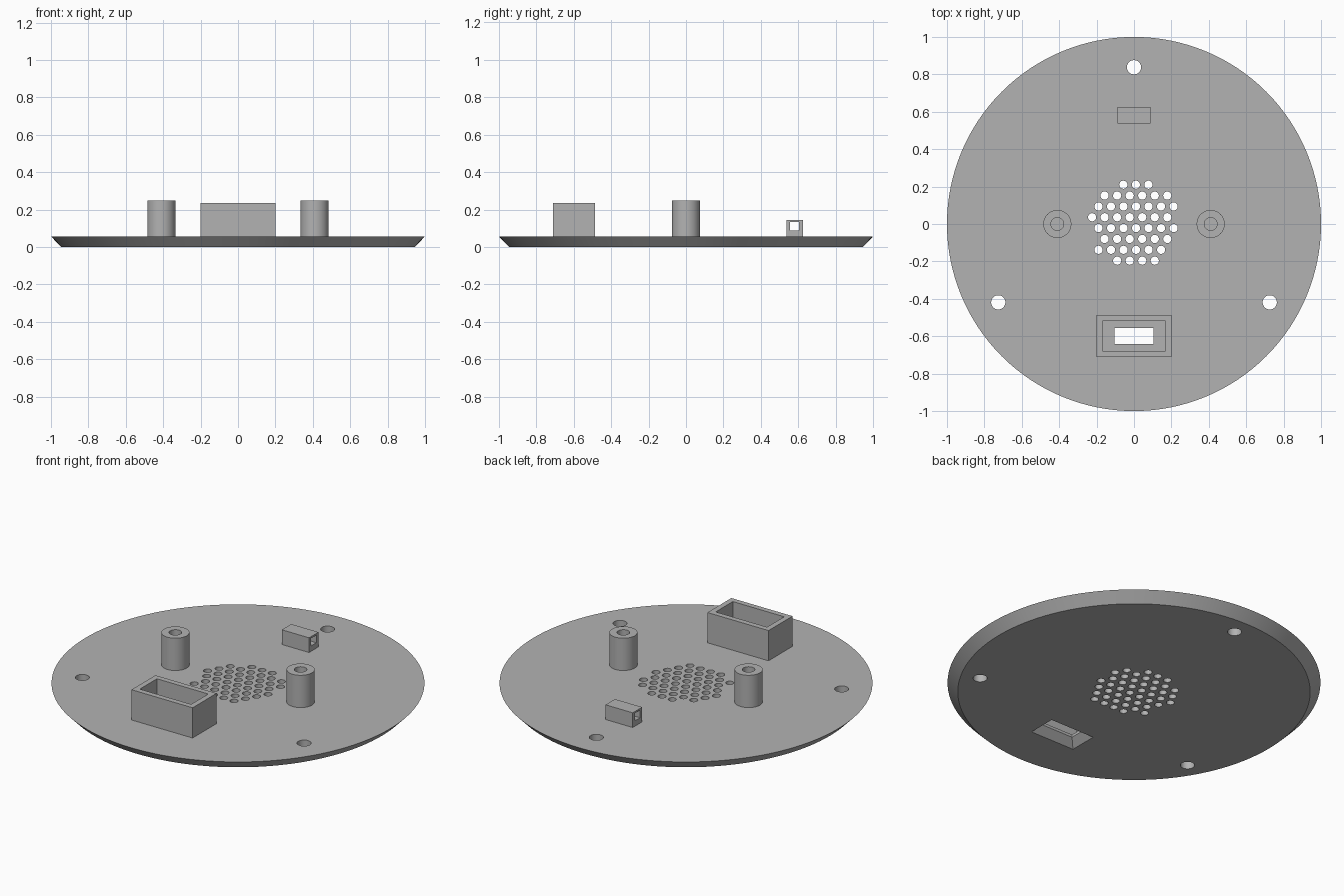
import bpy, bmesh, math

if "Cube" in bpy.data.objects:
    bpy.data.objects.remove(bpy.data.objects["Cube"])

grey = bpy.data.materials.new("mid grey")
grey.diffuse_color = (0.45, 0.45, 0.45, 1)
grey.use_nodes = True
grey.node_tree.nodes["Principled BSDF"].inputs["Base Color"].default_value = grey.diffuse_color

TOP = 0.057  # upper face of the plate


def circle(r, z, cx=0, cy=0, n=48):
    return [(cx + r * math.cos(2 * math.pi * i / n),
             cy + r * math.sin(2 * math.pi * i / n), z) for i in range(n)]


def rect(hx, hy, z, cx=0, cy=0):
    return [(cx + sx * hx, cy + sy * hy, z)
            for sx, sy in ((-1, -1), (1, -1), (1, 1), (-1, 1))]


def loft(name, *solids):
    """Mesh of one or more closed solids, each a stack of rings from low to high."""
    bm = bmesh.new()
    for rings in solids:
        loops = [[bm.verts.new(p) for p in ring] for ring in rings]
        n = len(loops[0])
        bm.faces.new(loops[0][::-1])
        bm.faces.new(loops[-1])
        for a, b in zip(loops, loops[1:]):
            for i in range(n):
                j = (i + 1) % n
                bm.faces.new((a[i], a[j], b[j], b[i]))
    mesh = bpy.data.meshes.new(name)
    bm.to_mesh(mesh)
    bm.free()
    mesh.materials.append(grey)
    ob = bpy.data.objects.new(name, mesh)
    bpy.context.collection.objects.link(ob)
    return ob


def activate(ob):
    bpy.ops.object.select_all(action='DESELECT')
    ob.select_set(True)
    bpy.context.view_layer.objects.active = ob


def cut(ob, cutter):
    activate(ob)
    mod = ob.modifiers.new("cut", 'BOOLEAN')
    mod.operation, mod.solver, mod.object = 'DIFFERENCE', 'EXACT', cutter
    bpy.ops.object.modifier_apply(modifier=mod.name)
    bpy.data.objects.remove(cutter)


def finish(ob, on_plate=True):
    """Drop the hidden contact face and smooth the round sides."""
    if on_plate:
        bm = bmesh.new()
        bm.from_mesh(ob.data)
        hidden = [f for f in bm.faces
                  if f.normal.z < -0.9 and f.calc_center_median().z < TOP + 0.001]
        bmesh.ops.delete(bm, geom=hidden, context='FACES')
        bm.to_mesh(ob.data)
        bm.free()
    activate(ob)
    bpy.ops.object.shade_smooth_by_angle(angle=math.radians(30))


# Round plate with a tapered rim
plate = loft("base_plate", [circle(0.945, 0, n=128), circle(1, TOP, n=128)])

# Three screw holes around the rim
holes = []
for deg in (90, 210, 330):
    a = math.radians(deg)
    holes.append([circle(0.038, z, 0.838 * math.cos(a), 0.838 * math.sin(a), 32)
                  for z in (-0.1, 0.2)])

# Vent grille: staggered rows given as (first x, hole count), from back to front
rows = [(-0.057, 3), (-0.157, 6), (-0.19, 7), (-0.224, 7),
        (-0.19, 7), (-0.157, 6), (-0.19, 6), (-0.09, 4)]
for r, (x0, count) in enumerate(rows):
    for k in range(count):
        holes.append([circle(0.022, z, x0 + 0.067 * k, 0.21 - 0.058 * r, 20)
                      for z in (-0.1, 0.2)])

# Socket slot, flared towards the underside
SY = -0.598
holes.append([rect(0.104 + 0.051, 0.043 + 0.051, -0.01, 0, SY),
              rect(0.104, 0.043, 0.041, 0, SY),
              rect(0.104, 0.043, 0.2, 0, SY)])
cut(plate, loft("plate_cutter", *holes))
finish(plate, False)

# Open box around the socket slot
box = loft("socket_box", [rect(0.2, 0.112, TOP, 0, SY), rect(0.2, 0.112, 0.236, 0, SY)])
cut(box, loft("box_cutter", [rect(0.168, 0.08, z, 0, SY) for z in (0, 0.4)]))
finish(box)

# Two hollow screw posts
for side, x in (("left", -0.41), ("right", 0.41)):
    post = loft(side + "_post", [circle(0.075, z, x) for z in (TOP, 0.248)])
    cut(post, loft("post_cutter", [circle(0.034, z, x, n=32) for z in (0, 0.4)]))
    finish(post)

# Cable loop with a square hole running sideways
cable_loop = loft("cable_loop", [rect(0.089, 0.044, z, 0, 0.581) for z in (TOP, 0.144)])
cut(cable_loop, loft("loop_cutter", [rect(0.2, 0.024, z, 0, 0.581) for z in (0.089, 0.134)]))
finish(cable_loop)
